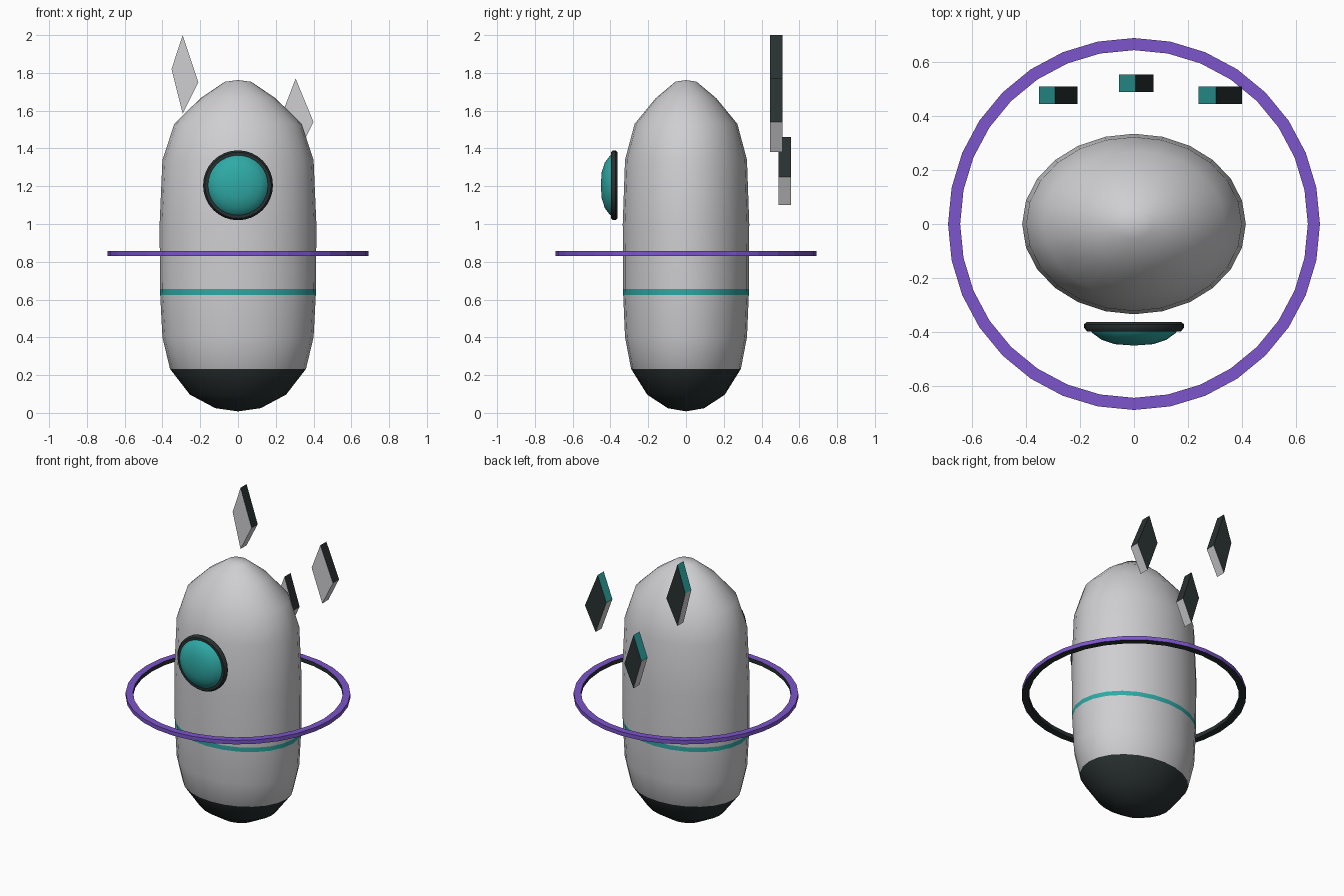
import bpy, bmesh, math
from mathutils import Vector

if "Cube" in bpy.data.objects:
    bpy.data.objects.remove(bpy.data.objects["Cube"])


def material(name, rgb):
    m = bpy.data.materials.new(name)
    m.diffuse_color = (*rgb, 1)
    m.use_nodes = True
    m.node_tree.nodes["Principled BSDF"].inputs["Base Color"].default_value = m.diffuse_color
    return m


GREY, DARK, TEAL, PURPLE = range(4)
MATS = [material("light grey", (0.62, 0.62, 0.64)),
        material("charcoal", (0.022, 0.03, 0.03)),
        material("teal", (0.028, 0.40, 0.38)),
        material("purple", (0.20, 0.09, 0.60))]


def finish(name, bm, colour, smooth=None):
    """Turn a bmesh into an object; colour(centre, normal) picks the material."""
    bmesh.ops.remove_doubles(bm, verts=bm.verts, dist=1e-5)
    bmesh.ops.recalc_face_normals(bm, faces=bm.faces)
    bm.normal_update()
    for f in bm.faces:
        f.material_index = colour(f.calc_center_median(), f.normal)
    me = bpy.data.meshes.new(name)
    bm.to_mesh(me)
    bm.free()
    for m in MATS:
        me.materials.append(m)
    ob = bpy.data.objects.new(name, me)
    bpy.context.collection.objects.link(ob)
    if smooth:
        bpy.context.view_layer.objects.active = ob
        ob.select_set(True)
        bpy.ops.object.shade_smooth_by_angle(angle=math.radians(smooth))
        ob.select_set(False)
    return ob


def lathe(profile, sides, place, closed=False):
    """Revolve (radius, height) points; place(x, y, h) maps them into space."""
    bm = bmesh.new()
    rings = []
    for r, h in profile:
        if r == 0:
            rings.append([bm.verts.new(place(0, 0, h))])
        else:
            angles = [math.tau * i / sides for i in range(sides)]
            rings.append([bm.verts.new(place(r * math.cos(a), r * math.sin(a), h))
                          for a in angles])
    pairs = list(zip(rings, rings[1:]))
    if closed:
        pairs.append((rings[-1], rings[0]))
    for a, b in pairs:
        for i in range(sides):
            j = (i + 1) % sides
            quad = [a[i % len(a)], a[j % len(a)], b[j % len(b)], b[i % len(b)]]
            bm.faces.new(list(dict.fromkeys(quad)))
    return bm


# Oval capsule body with dark base and teal stripe
body = [(0, 0.008), (0.12, 0.025), (0.255, 0.097), (0.36, 0.233), (0.40, 0.40),
        (0.412, 0.625), (0.413, 0.655), (0.415, 1.0), (0.40, 1.34),
        (0.337, 1.53), (0.20, 1.665), (0.07, 1.753), (0, 1.762)]


def body_colour(c, n):
    if c.z < 0.233:
        return DARK
    return TEAL if 0.625 < c.z < 0.655 else GREY


finish("body", lathe(body, 24, lambda x, y, h: (x, y * 0.807, h)), body_colour, 60)


# Round eye: dark rim and teal lens, floating in front of the body
def face_front(x, y, h):
    return (x, h, y + 1.205)


rim = [(0, -0.363), (0.175, -0.363), (0.185, -0.372), (0.185, -0.385),
       (0.175, -0.398), (0.158, -0.398), (0, -0.398)]
finish("eye_rim", lathe(rim, 32, face_front), lambda c, n: DARK, 40)
lens = [(0.160, -0.396), (0.155, -0.404), (0.12, -0.430), (0.07, -0.446), (0, -0.451)]
finish("eye_lens", lathe(lens, 32, face_front), lambda c, n: TEAL, 60)


# Floating hoop: purple top and outside, dark underside and inside
def hoop_colour(c, n):
    outward = n.dot(Vector((c.x, c.y, 0)).normalized())
    return PURPLE if n.z > 0.5 or outward > 0.5 else DARK


hoop = [(0.645, 0.831), (0.69, 0.831), (0.69, 0.858), (0.645, 0.858)]
finish("hoop", lathe(hoop, 32, lambda x, y, h: (x, y, h), True), hoop_colour)


# Floating diamond fins behind the body
def fin_colour(c, n):
    if abs(n.y) > 0.5:
        return GREY if n.y < 0 else DARK
    if n.z < 0:
        return GREY
    return TEAL if n.x < 0 else DARK


def fin(name, outline, y, depth=0.065):
    bm = bmesh.new()
    face = bm.faces.new([bm.verts.new((x, y - depth / 2, z)) for x, z in outline])
    geom = bmesh.ops.extrude_face_region(bm, geom=[face], use_keep_orig=True)["geom"]
    bmesh.ops.translate(bm, vec=(0, depth, 0),
                        verts=[g for g in geom if isinstance(g, bmesh.types.BMVert)])
    finish(name, bm, fin_colour)


fin("fin_left", [(-0.293, 2.0), (-0.352, 1.82), (-0.293, 1.585), (-0.21, 1.75)], 0.478)
fin("fin_middle", [(0.005, 1.46), (-0.055, 1.30), (0.005, 1.10), (0.073, 1.25)], 0.523)
fin("fin_right", [(0.305, 1.77), (0.24, 1.60), (0.32, 1.38), (0.40, 1.54)], 0.478)
